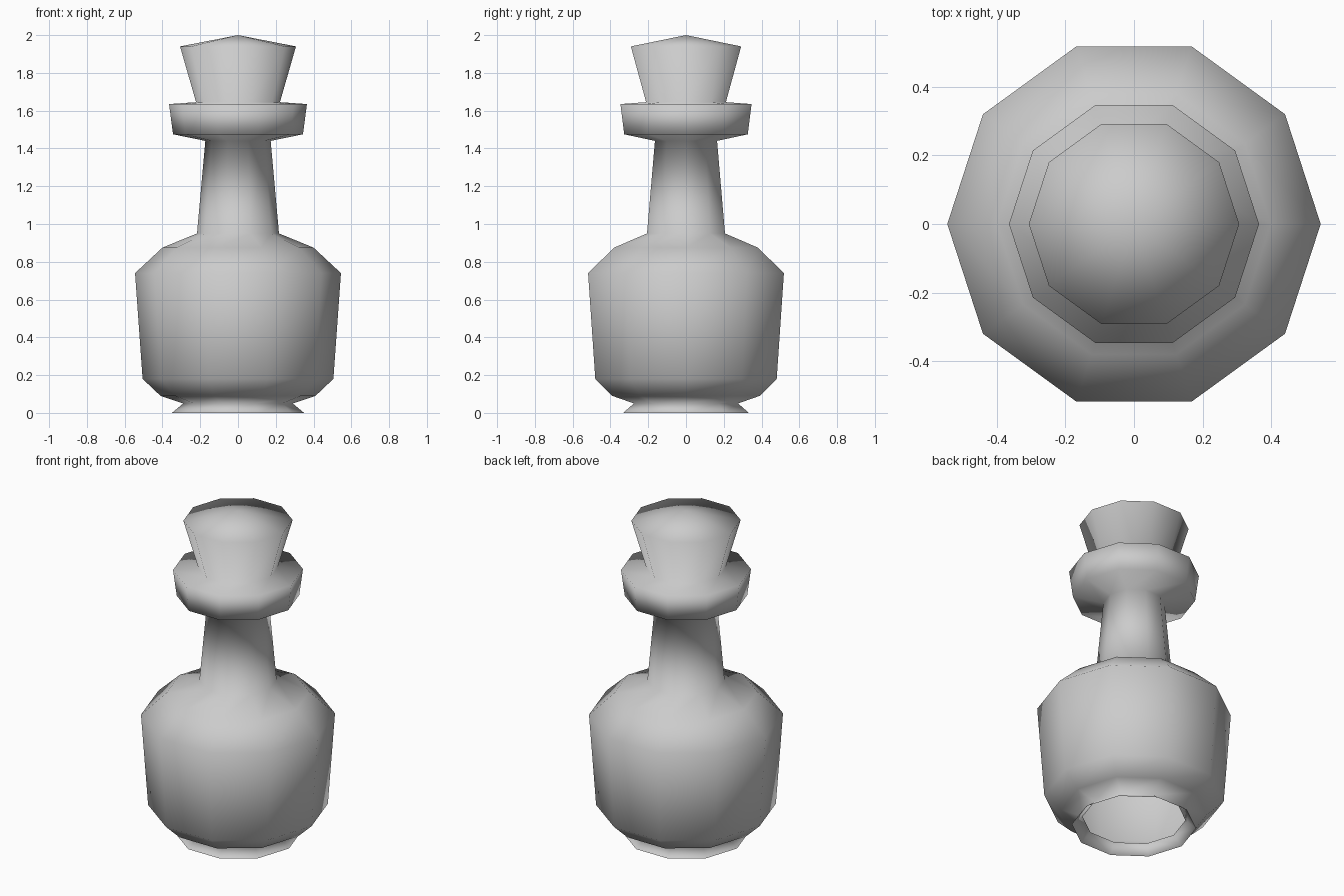
import bpy, bmesh, math

if "Cube" in bpy.data.objects:
    bpy.data.objects.remove(bpy.data.objects["Cube"])

SIDES = 10

# Lathe profile (radius, height), open underneath, closed by a point on top
PROFILE = [
    (0.35, 0.00), (0.29, 0.05),                  # flared foot
    (0.41, 0.09), (0.505, 0.18), (0.545, 0.74),  # belly
    (0.40, 0.875), (0.217, 0.95),                # shoulder
    (0.173, 1.44),                               # neck
    (0.344, 1.475), (0.365, 1.635),              # collar
    (0.222, 1.645), (0.307, 1.94),               # flared stopper
]
TIP_HEIGHT = 2.0


def lathe(name, profile, tip):
    bm = bmesh.new()
    rings = []
    for r, z in profile:
        rings.append([bm.verts.new((r * math.cos(2 * math.pi * i / SIDES),
                                    r * math.sin(2 * math.pi * i / SIDES), z))
                      for i in range(SIDES)])
    apex = bm.verts.new((0, 0, tip))
    for i in range(SIDES):
        j = (i + 1) % SIDES
        for lo, hi in zip(rings, rings[1:]):
            bm.faces.new((lo[i], lo[j], hi[j], hi[i]))
        bm.faces.new((rings[-1][i], rings[-1][j], apex))
    for f in bm.faces:
        f.smooth = True
    mesh = bpy.data.meshes.new(name)
    bm.to_mesh(mesh)
    bm.free()
    obj = bpy.data.objects.new(name, mesh)
    bpy.context.collection.objects.link(obj)
    return obj


# Whole turned bottle in one continuous smooth skin
lathe("stoppered_bottle", PROFILE, TIP_HEIGHT)
